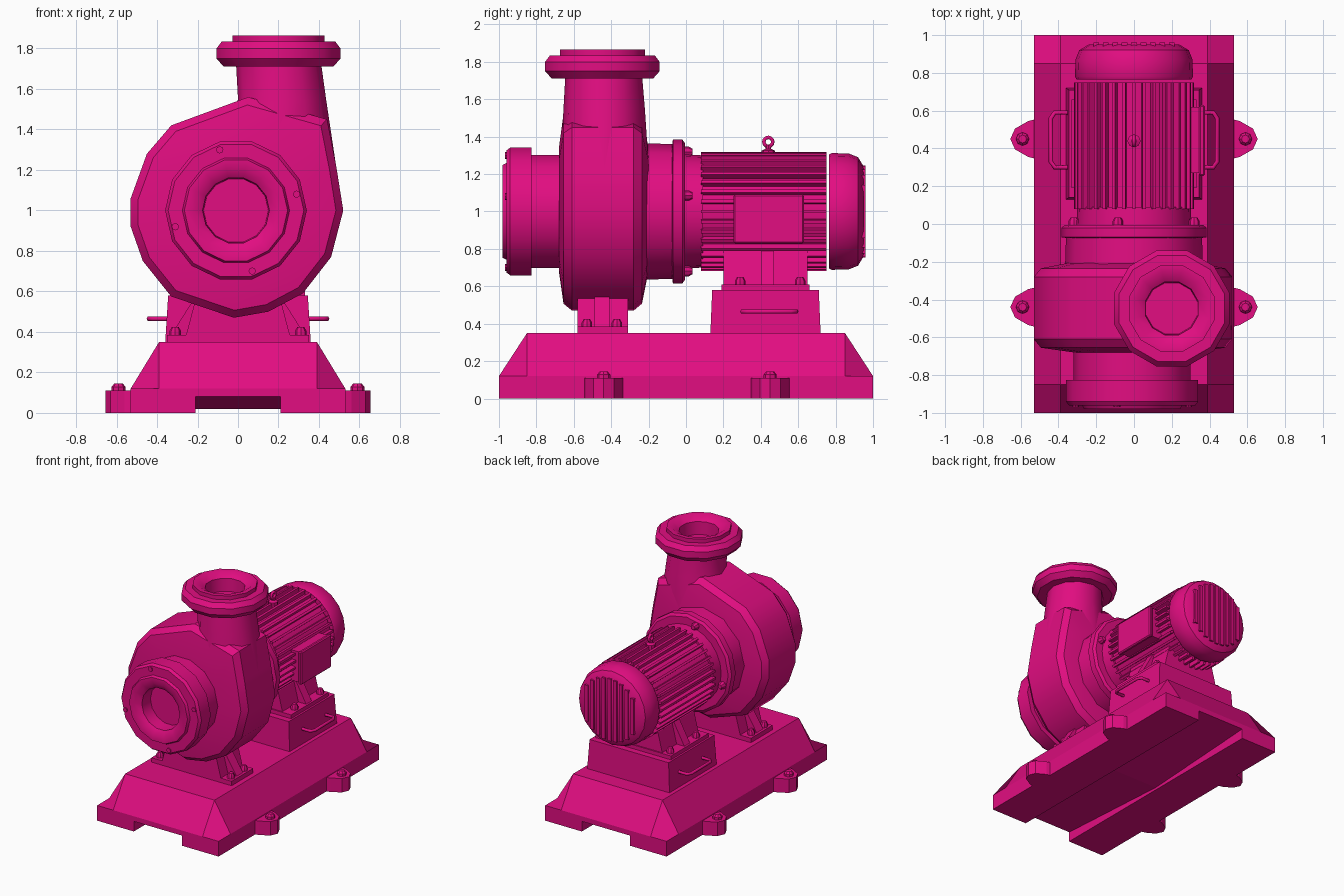
import bpy, bmesh
from math import pi, sin, cos, radians
from mathutils import Matrix, Vector

cube = bpy.data.objects.get("Cube")
if cube:
    bpy.data.objects.remove(cube, do_unlink=True)

paint = bpy.data.materials.new("magenta_paint")
paint.use_nodes = True
COLOUR = (0.76, 0.004, 0.22, 1)
paint.diffuse_color = COLOUR
paint.node_tree.nodes["Principled BSDF"].inputs["Base Color"].default_value = COLOUR


def finish(name, bm, smooth=35):
    bmesh.ops.recalc_face_normals(bm, faces=bm.faces)
    mesh = bpy.data.meshes.new(name)
    bm.to_mesh(mesh)
    bm.free()
    mesh.materials.append(paint)
    ob = bpy.data.objects.new(name, mesh)
    bpy.context.collection.objects.link(ob)
    if smooth:
        bpy.ops.object.select_all(action='DESELECT')
        ob.select_set(True)
        bpy.context.view_layer.objects.active = ob
        bpy.ops.object.shade_smooth_by_angle(angle=radians(smooth))
    return ob


def loft(name, rings, smooth=35):
    """Skin equal-length point rings and cap both ends."""
    bm = bmesh.new()
    loops = [[bm.verts.new(p) for p in ring] for ring in rings]
    n = len(loops[0])
    for a, b in zip(loops, loops[1:]):
        for i in range(n):
            j = (i + 1) % n
            bm.faces.new((a[i], a[j], b[j], b[i]))
    bm.faces.new(loops[0])
    bm.faces.new(loops[-1])
    return finish(name, bm, smooth)


def lathe(name, profile, centre, axis='Y', sides=16, phase=0.0):
    """Turn (radius, height) pairs round an axis through centre."""
    rings = []
    for r, h in profile:
        ring = []
        for k in range(sides):
            a = 2 * pi * k / sides + phase
            u, v = r * cos(a), r * sin(a)
            off = {'Y': (u, h, v), 'Z': (u, v, h), 'X': (h, u, v)}[axis]
            ring.append(Vector(centre) + Vector(off))
        rings.append(ring)
    return loft(name, rings)


def box(name, lo, hi, bevel=0.0):
    bm = bmesh.new()
    size = [h - l for l, h in zip(lo, hi)]
    mid = [(h + l) / 2 for l, h in zip(lo, hi)]
    bmesh.ops.create_cube(bm, size=1, matrix=Matrix.Translation(mid) @ Matrix.Diagonal((*size, 1)))
    if bevel:
        bmesh.ops.bevel(bm, geom=bm.edges[:], offset=bevel, segments=1, affect='EDGES')
    return finish(name, bm, 0)


def prism(name, outline, y0, y1):
    return loft(name, [[(x, y, z) for x, z in outline] for y in (y0, y1)], 0)


def tube(name, points, radius, cyclic=False):
    curve = bpy.data.curves.new(name, 'CURVE')
    curve.dimensions = '3D'
    curve.bevel_depth = radius
    curve.bevel_resolution = 1
    curve.use_fill_caps = True
    spline = curve.splines.new('POLY')
    spline.points.add(len(points) - 1)
    for p, co in zip(spline.points, points):
        p.co = (*co, 1)
    spline.use_cyclic_u = cyclic
    curve.materials.append(paint)
    ob = bpy.data.objects.new(name, curve)
    bpy.context.collection.objects.link(ob)


def bolt(name, centre, axis='Z', r=0.028, h=0.03):
    lathe(name, [(r, -0.01), (r, h * 0.5), (r * 0.6, h)], centre, axis, 8)


# Base plinth with sloping sides and a channel underneath
def plinth_ring(y, top, channel):
    half = [(0.21, channel), (0.21, 0), (0.53, 0), (0.53, 0.12), (0.39, top)]
    return [(x, y, z) for x, z in half] + [(-x, y, z) for x, z in reversed(half)]


loft("base_plinth", [plinth_ring(*s) for s in (
    (-1, 0.12, 0.08), (-0.85, 0.35, 0.07), (0, 0.35, 0.02),
    (0.85, 0.35, 0.07), (1, 0.12, 0.08))], 0)

# Anchor lugs at the plinth sides
for sx in (-1, 1):
    for y in (-0.44, 0.45):
        outline = [(0.5, -0.11), (0.56, -0.095), (0.63, -0.055), (0.655, 0),
                   (0.63, 0.055), (0.56, 0.095), (0.5, 0.11)]
        loft("anchor_lug", [[(sx * x, y + v, z) for x, v in outline] for z in (0, 0.11)], 0)
        bolt("anchor_bolt", (sx * 0.59, y, 0.11), r=0.035, h=0.035)

# Volute casing, a spiral disc with chamfered rims
spiral = [(-0.02, 0.47), (0.15, 0.5), (0.32, 0.59), (0.46, 0.77), (0.52, 1.0), (0.485, 1.22),
          (0.44, 1.45), (0.05, 1.56), (-0.33, 1.42), (-0.45, 1.28), (-0.53, 1.06),
          (-0.53, 0.92), (-0.47, 0.75), (-0.33, 0.575)]
loft("volute_casing", [[(x * s, y, 1 + (z - 1) * s) for x, z in spiral]
                       for y, s in ((-0.68, 0.6), (-0.655, 0.93), (-0.61, 1),
                                    (-0.28, 1), (-0.235, 0.93), (-0.2, 0.6))])


# Discharge neck
def neck_ring(z, x0, x1, y0, y1):
    cx, cy, rx, ry = (x0 + x1) / 2, (y0 + y1) / 2, (x1 - x0) / 2, (y1 - y0) / 2
    return [(cx + rx * cos(a), cy + ry * sin(a), z)
            for a in (2 * pi * k / 12 for k in range(12))]


loft("discharge_neck", [neck_ring(1.05, -0.15, 0.51, -0.67, -0.2),
                        neck_ring(1.25, -0.08, 0.48, -0.67, -0.2),
                        neck_ring(1.55, 0.0, 0.435, -0.655, -0.22),
                        neck_ring(1.73, -0.01, 0.41, -0.645, -0.235)])
lathe("discharge_flange", [(0.22, 1.71), (0.28, 1.71), (0.317, 1.75), (0.317, 1.8), (0.29, 1.835),
                           (0.235, 1.835), (0.235, 1.865), (0.2, 1.865), (0.145, 1.83),
                           (0.14, 1.72)], (0.2, -0.447, 0), 'Z', 12, pi / 12)

# Suction inlet
lathe("suction_barrel", [(0.31, -0.6), (0.31, -0.84)], (-0.01, 0, 1), sides=14)
lathe("suction_flange", [(0.3, -0.825), (0.35, -0.825), (0.35, -0.94), (0.335, -0.96),
                         (0.265, -0.96), (0.255, -0.98), (0.21, -0.98), (0.165, -0.95),
                         (0.16, -0.85)], (-0.01, 0, 1), sides=14)

# Bearing housing and coupling flanges
lathe("bearing_housing", [(0.365, -0.23), (0.36, -0.07)], (0, 0, 1), sides=12)
lathe("coupling_flange", [(0.35, -0.075), (0.385, -0.07), (0.385, -0.02), (0.365, -0.005)],
      (0, 0, 1), sides=16)
for k in range(4):
    a = radians(15 + 90 * k)
    c, s = cos(a), sin(a)
    lathe("suction_bolt", [(0.018, -0.95), (0.018, -0.968)],
          (-0.01 + 0.31 * c, 0, 1 + 0.31 * s), sides=8)
    bolt("coupling_bolt", (0.33 * c, -0.005, 1 + 0.33 * s), 'Y', 0.028, 0.04)

# Motor body with cooling fins
lathe("motor_body", [(0.305, -0.02), (0.3, 0.09), (0.285, 0.09), (0.285, 0.75)], (0, 0, 1), sides=24)
bm = bmesh.new()
FINS = 36
for k in range(FINS):
    m = (Matrix.Translation((0, 0.415, 1)) @ Matrix.Rotation(2 * pi * k / FINS, 4, 'Y')
         @ Matrix.Translation((0.295, 0, 0)) @ Matrix.Diagonal((0.045, 0.67, 0.018, 1)))
    bmesh.ops.create_cube(bm, size=1, matrix=m)
finish("cooling_fins", bm, 0)

# Fan cover with slatted end
lathe("fan_cover", [(0.305, 0.765), (0.312, 0.78), (0.31, 0.87), (0.29, 0.92), (0.24, 0.95)],
      (0, 0, 1), sides=20)
for k in range(-4, 5):
    x = k * 0.05
    h = (0.245 ** 2 - x * x) ** 0.5
    box("fan_slat", (x - 0.015, 0.94, 1 - h), (x + 0.015, 0.96, 1 + h))

# Lifting eye
lathe("eye_stem", [(0.035, 1.29), (0.035, 1.325), (0.015, 1.335), (0.015, 1.355)],
      (0, 0.44, 0), 'Z', 8)
tube("lifting_eye", [(0, 0.44 + 0.024 * cos(k * pi / 6), 1.372 + 0.024 * sin(k * pi / 6))
                     for k in range(12)], 0.011, True)

# Terminal box on the motor side
box("terminal_box", (0.25, 0.27, 0.84), (0.345, 0.62, 1.08))
box("terminal_lid", (0.345, 0.255, 0.83), (0.375, 0.63, 1.09), 0.008)

# Motor pedestal, feet and carrying handles
loft("motor_pedestal", [[(sx * x, 0.425 + sy * y, z) for sx, sy in ((-1, -1), (1, -1), (1, 1), (-1, 1))]
                        for x, y, z in ((0.36, 0.295, 0.34), (0.345, 0.285, 0.58))], 0)
box("motor_foot_plate", (-0.33, 0.19, 0.575), (0.33, 0.66, 0.61))
prism("motor_saddle", [(-0.25, 0.6), (0.25, 0.6), (0.2, 0.8), (-0.2, 0.8)], 0.2, 0.65)
prism("motor_foot_rib", [(-0.32, 0.6), (0.32, 0.6), (0.21, 0.8), (-0.21, 0.8)], 0.4, 0.47)

# Volute feet
box("volute_foot_plate", (-0.35, -0.58, 0.34), (0.35, -0.31, 0.385))
prism("volute_saddle", [(-0.26, 0.37), (0.26, 0.37), (0.21, 0.56), (-0.21, 0.56)], -0.58, -0.31)
prism("volute_foot_rib", [(-0.34, 0.37), (0.34, 0.37), (0.22, 0.56), (-0.22, 0.56)], -0.49, -0.41)

for sx in (-1, 1):
    for y in (0.29, 0.61):
        bolt("motor_foot_bolt", (sx * 0.29, y, 0.61), h=0.04)
    for y in (-0.53, -0.37):
        bolt("volute_foot_bolt", (sx * 0.31, y, 0.385), h=0.04)
    tube("carrying_handle", [(sx * x, y, 0.465) for x, y in (
        (0.34, 0.3), (0.42, 0.3), (0.44, 0.33), (0.44, 0.56), (0.42, 0.59), (0.34, 0.59))], 0.012)
